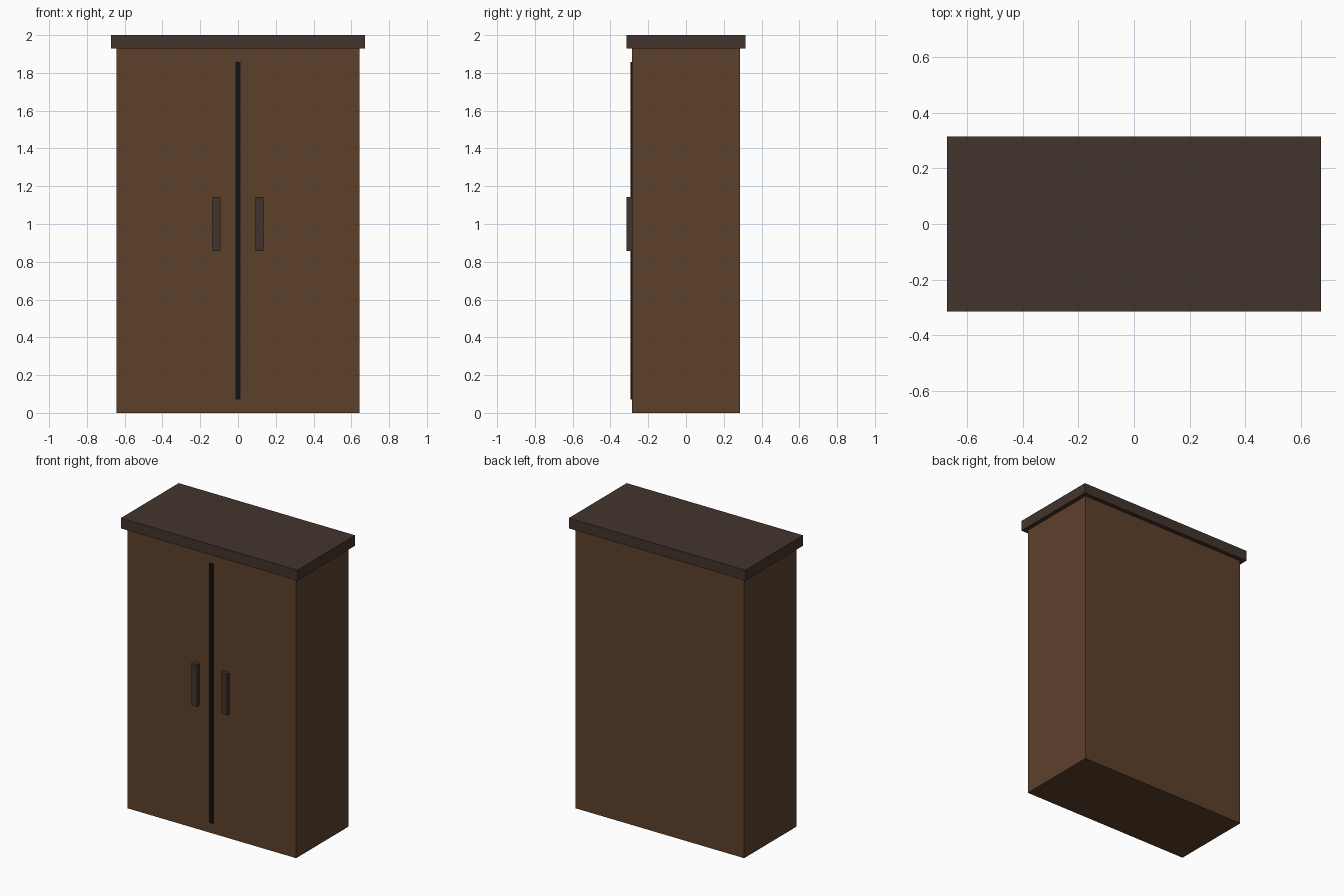
import bpy

if "Cube" in bpy.data.objects:
    bpy.data.objects.remove(bpy.data.objects["Cube"])


def material(name, r, g, b):
    """Flat colour given as 0-255 sRGB, stored as linear values."""
    def lin(c):
        c /= 255
        return c / 12.92 if c <= 0.04045 else ((c + 0.055) / 1.055) ** 2.4
    m = bpy.data.materials.new(name)
    m.diffuse_color = (lin(r), lin(g), lin(b), 1)
    m.use_nodes = True
    m.node_tree.nodes["Principled BSDF"].inputs["Base Color"].default_value = m.diffuse_color
    return m


def box(name, centre, size, mat):
    bpy.ops.mesh.primitive_cube_add(size=1, location=centre)
    ob = bpy.context.object
    ob.name = name
    ob.scale = size
    bpy.ops.object.transform_apply(location=False, rotation=False, scale=True)
    ob.data.materials.append(mat)
    return ob


wood = material("brown wood", 93, 64, 43)
dark_wood = material("dark brown wood", 66, 52, 45)
black = material("black gap", 17, 17, 17)

# Cabinet body and overhanging top board
box("cabinet_body", (0, 0, 0.9643), (1.2857, 0.5714, 1.9286), wood)
box("top_board", (0, 0, 1.9643), (1.3429, 0.6286, 0.0714), dark_wood)

# Dark strip between the two doors
box("door_gap", (0, -0.2857, 0.9643), (0.0286, 0.0143, 1.7857), black)

# One handle on each door
for side, x in (("left", -0.1143), ("right", 0.1143)):
    box(side + "_handle", (x, -0.2929, 1.0), (0.0429, 0.0429, 0.2857), dark_wood)
